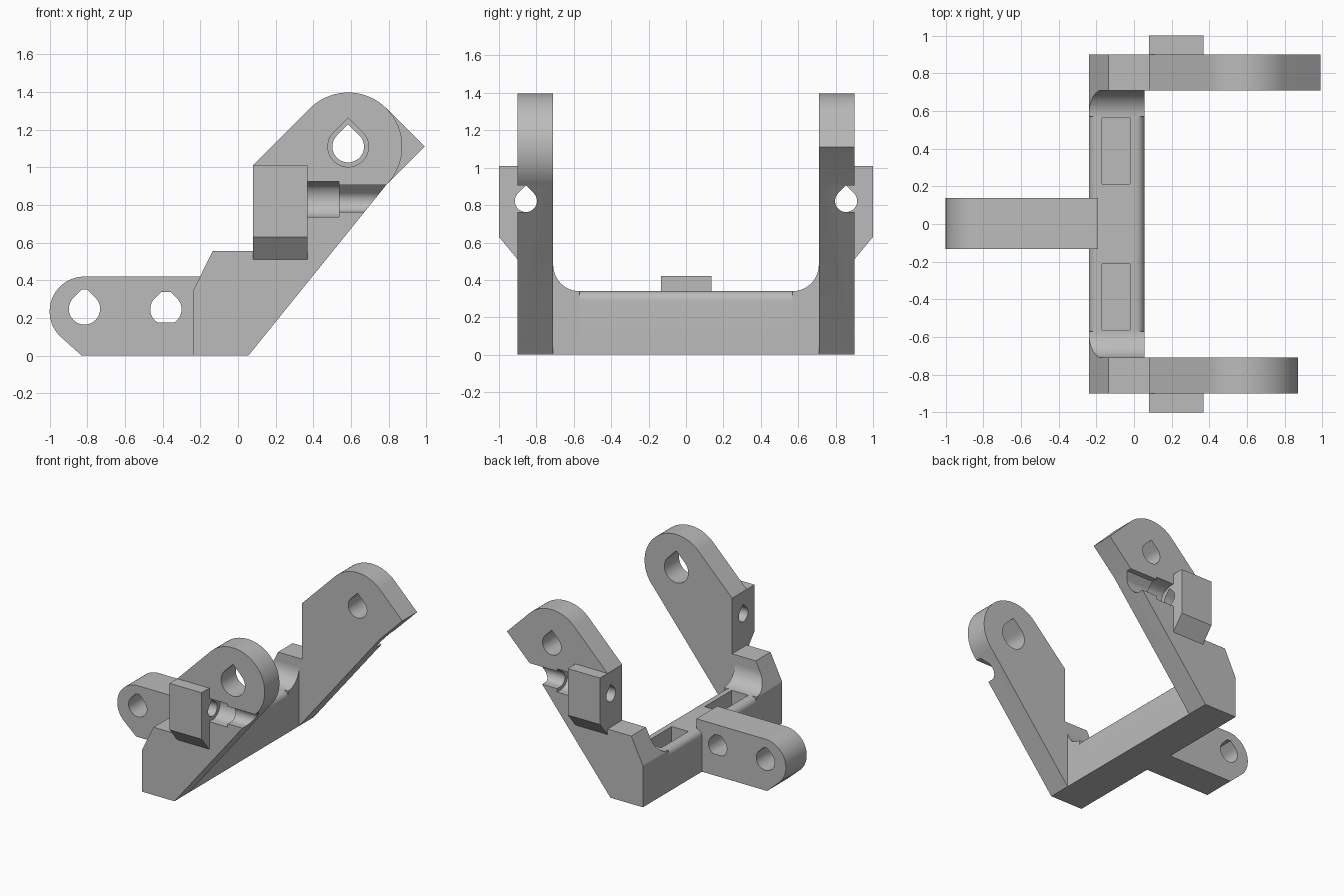
import bpy, bmesh
from math import sin, cos, radians, sqrt
from mathutils import Vector

cube = bpy.data.objects.get("Cube")
if cube:
    bpy.data.objects.remove(cube, do_unlink=True)

grey = bpy.data.materials.new("Plain grey")
grey.use_nodes = True
COLOUR = (0.5, 0.5, 0.5, 1)
grey.diffuse_color = COLOUR
grey.node_tree.nodes["Principled BSDF"].inputs["Base Color"].default_value = COLOUR


def arc(cx, cz, r, start, end, steps=24):
    angles = [radians(start + (end - start) * i / steps) for i in range(steps + 1)]
    return [(cx + r * cos(a), cz + r * sin(a)) for a in angles]


def teardrop(cx, cz, r, top=None, bottom=None):
    """Round hole with a 45 degree roof, optionally clipped flat."""
    pts = arc(cx, cz, r, 135, 405, 36)
    tip = cz + r * sqrt(2)
    if top and top < tip:
        pts += [(cx + tip - top, top), (cx - tip + top, top)]
    else:
        pts.append((cx, tip))
    if bottom:
        pts = [(x, max(z, bottom)) for x, z in pts]
    return pts


def prism(name, pts, axis, lo, hi, cut_plane=None):
    """Extrude a profile: xz points along y, or yz points along x."""
    place = (lambda p, d: (p[0], d, p[1])) if axis == "y" else (lambda p, d: (d, p[0], p[1]))
    bm = bmesh.new()
    face = bm.faces.new([bm.verts.new(place(p, lo)) for p in pts])
    out = bmesh.ops.extrude_face_region(bm, geom=[face])
    moved = [v for v in out["geom"] if isinstance(v, bmesh.types.BMVert)]
    shift = Vector(place((0, 0), hi - lo))
    bmesh.ops.translate(bm, verts=moved, vec=shift)
    bmesh.ops.remove_doubles(bm, verts=bm.verts, dist=1e-5)
    if cut_plane:
        bmesh.ops.bisect_plane(bm, geom=bm.verts[:] + bm.edges[:] + bm.faces[:],
                               plane_co=cut_plane[0], plane_no=cut_plane[1], clear_outer=True)
        bmesh.ops.holes_fill(bm, edges=[e for e in bm.edges if e.is_boundary])
    bmesh.ops.recalc_face_normals(bm, faces=bm.faces)
    mesh = bpy.data.meshes.new(name)
    bm.to_mesh(mesh)
    bm.free()
    mesh.materials.append(grey)
    obj = bpy.data.objects.new(name, mesh)
    bpy.context.collection.objects.link(obj)
    return obj


def finish(obj, cutters=()):
    """Cut the holes, remove the cutters and smooth the round faces."""
    bpy.ops.object.select_all(action="DESELECT")
    obj.select_set(True)
    bpy.context.view_layer.objects.active = obj
    for cutter in cutters:
        mod = obj.modifiers.new("cut", "BOOLEAN")
        mod.operation, mod.solver, mod.object = "DIFFERENCE", "EXACT", cutter
        bpy.ops.object.modifier_apply(modifier=mod.name)
        bpy.data.objects.remove(cutter, do_unlink=True)
    bpy.ops.object.shade_smooth_by_angle(angle=radians(25))


# Shared measurements
X0, X1 = -0.24, 0.055             # crossbar depth
BAR_TOP, IN, OUT = 0.34, 0.71, 0.90
FILLET = 0.14
PX, PZ, PR = 0.585, 1.11, 0.287   # pivot eye
BY, BZ, BR = 0.856, 0.822, 0.059  # screw bore


def open_slot(s, r, z, top):
    """Bore profile that is open towards the outer face of a side plate."""
    inner = [(s * y, h) for y, h in arc(BY, z, r, 270, 135, 30)]
    return [(s * 0.96, z - r)] + inner + [(s * BY, top), (s * 0.96, top)]


for s, side in ((-1, "front"), (1, "back")):
    # Side plate: round eye at the front, squared tip at the back
    base = [(X0, 0), (X1, 0)]
    if s < 0:
        eye = arc(PX, PZ, PR, -45, 135, 48)
    else:
        eye = arc(PX, PZ, PR, -45, -45, 1)[:1] + [(PX + PR * sqrt(2), PZ)] + arc(PX, PZ, PR, 45, 135, 32)
    shoulder = [(0.08, 1.01), (0.08, 0.555), (-0.135, 0.555), (X0, BAR_TOP)]
    lo, hi = sorted((s * IN, s * OUT))
    plate = prism(side + "_side_plate", base + eye + shoulder, "y", lo, hi)
    pivot = teardrop(PX, PZ, 0.108 if s < 0 else 0.084)
    finish(plate, [
        prism("pivot_cutter", pivot, "y", lo - 0.1, hi + 0.1),
        prism("bore_cutter", teardrop(s * BY, BZ, BR), "x", 0, 0.45),
        prism("slot_cutter", open_slot(s, BR, BZ, BZ + BR * sqrt(2)), "x", 0.40, 1.1),
        prism("head_cutter", open_slot(s, 0.095, 0.83, 0.925), "x", 0.37, 0.537),
    ])

    # Screw block on the outside of the plate, chamfered below
    block = prism(side + "_screw_block",
                  [(s * OUT, 0.51), (s, 0.63), (s, 1.01), (s * OUT, 1.01)], "x", 0.08, 0.37)
    finish(block, [prism("bore_cutter", teardrop(s * BY, BZ, BR), "x", 0, 0.5)])

    # Crossbar end with a concave fillet, trimmed to the plate's slope
    curve = arc(IN - FILLET, BAR_TOP + FILLET, FILLET, 270, 360, 16)
    end = [(IN - FILLET, 0)] + curve + [(IN, 0)]
    finish(prism(side + "_crossbar_end", [(s * y, z) for y, z in end], "x", X0, X1,
                 ((X0, 0, BAR_TOP), (-0.215, 0, 0.105))))

# Crossbar with rounded upper edges and two pockets
r = 0.05
span = IN - FILLET
bar_profile = ([(X0, 0), (X1, 0)] + arc(X1 - r, BAR_TOP - r, r, 0, 90, 10)
               + arc(X0 + r, BAR_TOP - r, r, 90, 180, 10))
bar = prism("crossbar", bar_profile, "y", -span, span)
pocket = [(-0.17, 0.12), (-0.02, 0.12), (-0.02, 0.5), (-0.17, 0.5)]
finish(bar, [prism("pocket_cutter", pocket, "y", *sorted((s * 0.213, s * 0.562))) for s in (-1, 1)])

# Hinge arm with a rounded end and two cross holes
AX, AZ, AR = -0.815, 0.235, 0.185
arm_profile = ([(X0, 0), (-0.83, 0)] + arc(AX, AZ, AR, 225, 90, 32)
               + [(-0.19, AZ + AR), (-0.19, 0.2), (X0, 0.2)])
arm = prism("hinge_arm", arm_profile, "y", -0.133, 0.137)
finish(arm, [
    prism("end_hole_cutter", teardrop(AX, 0.248, 0.083, top=0.35), "y", -0.3, 0.3),
    prism("inner_hole_cutter", teardrop(-0.383, 0.246, 0.083, top=0.337, bottom=0.176), "y", -0.3, 0.3),
])
